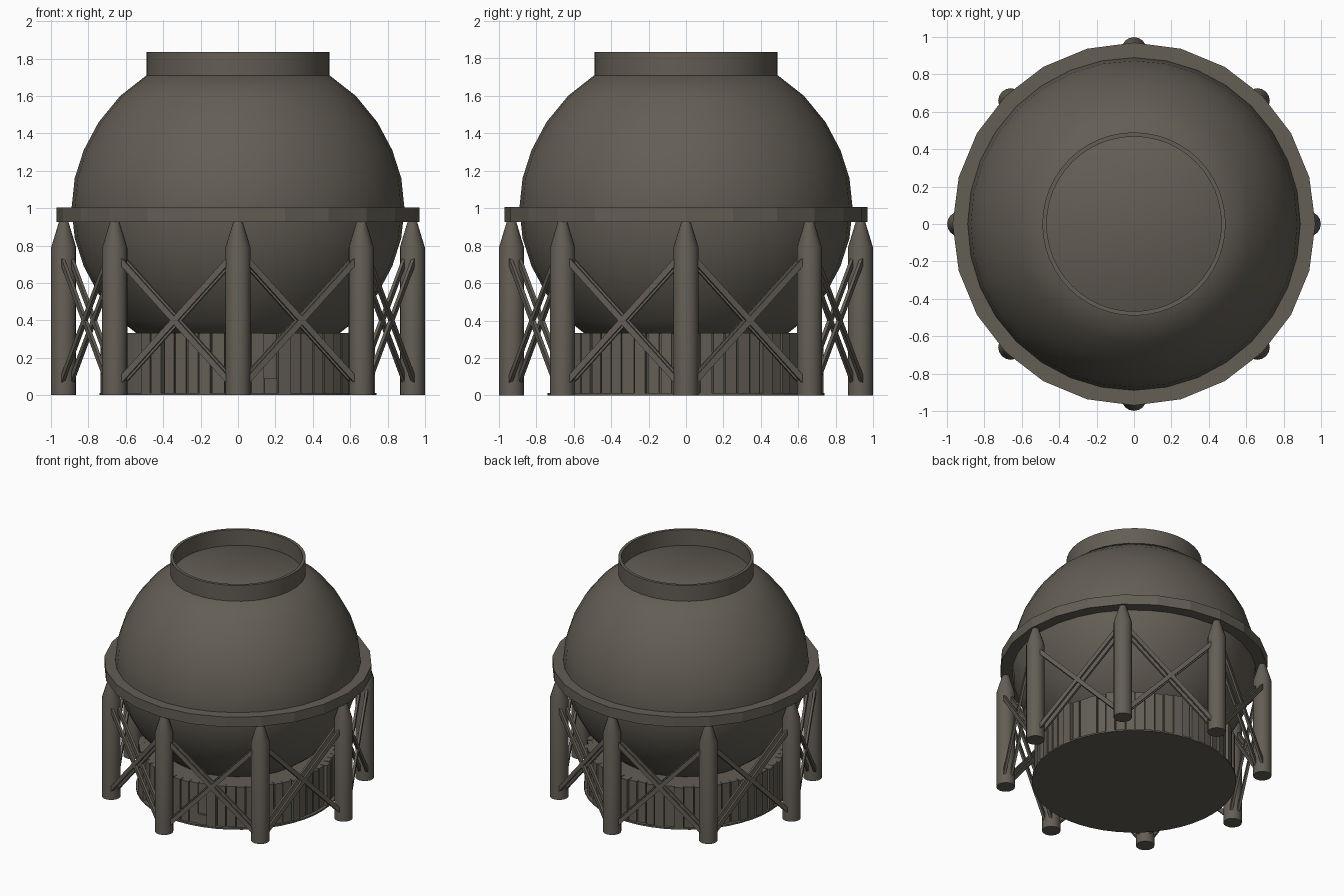
import bpy, bmesh, math, random
from mathutils import Vector, Matrix

random.seed(4)
cube = bpy.data.objects.get("Cube")
if cube:
    bpy.data.objects.remove(cube, do_unlink=True)

grey = bpy.data.materials.new("warm_dark_grey")
grey.use_nodes = True
colour = (0.125, 0.112, 0.09, 1)
grey.diffuse_color = colour
grey.node_tree.nodes["Principled BSDF"].inputs["Base Color"].default_value = colour


def finish(name, bm, smooth=None):
    bmesh.ops.recalc_face_normals(bm, faces=bm.faces)
    mesh = bpy.data.meshes.new(name)
    bm.to_mesh(mesh)
    bm.free()
    mesh.materials.append(grey)
    obj = bpy.data.objects.new(name, mesh)
    bpy.context.collection.objects.link(obj)
    if smooth:
        bpy.ops.object.select_all(action='DESELECT')
        obj.select_set(True)
        bpy.context.view_layer.objects.active = obj
        bpy.ops.object.shade_smooth_by_angle(angle=math.radians(smooth))
    return obj


def lathe(name, profile, sides, centre=(0, 0), closed=False, smooth=None):
    """Spin a (radius, height) profile around a vertical axis."""
    bm = bmesh.new()
    rings = []
    for r, z in profile:
        rings.append([bm.verts.new((centre[0] + r * math.cos(math.tau * i / sides),
                                    centre[1] + r * math.sin(math.tau * i / sides), z))
                      for i in range(sides)])
    pairs = list(zip(rings, rings[1:]))
    if closed:
        pairs.append((rings[-1], rings[0]))
    for a, b in pairs:
        for i in range(sides):
            j = (i + 1) % sides
            bm.faces.new((a[i], a[j], b[j], b[i]))
    if not closed:
        bm.faces.new(rings[0])
        bm.faces.new(rings[-1])
    return finish(name, bm, smooth)


def add_bar(bm, start, end, outward, depth, width):
    """Add a straight bar whose thin side faces along outward."""
    axis = end - start
    length = axis.length
    axis.normalize()
    across = axis.cross(outward).normalized()
    frame = Matrix((across, outward, axis)).transposed().to_4x4()
    frame = Matrix.Translation((start + end) / 2) @ frame
    bmesh.ops.create_cube(bm, size=1, matrix=frame @ Matrix.Diagonal((width, depth, length, 1)))


# Spherical tank, cut flat at the top and bottom
upper = [(0.89, 0), (0.873, 0.16), (0.825, 0.31), (0.745, 0.46), (0.63, 0.6), (0.49, 0.71)]
tank = [(r, 1 - h) for r, h in reversed(upper)] + [(r, 1 + h) for r, h in upper[1:]]
lathe("spherical_tank", tank, 32, smooth=40)

# Raised collar around the flat top
lathe("top_collar", [(0.49, 1.7), (0.49, 1.835), (0.467, 1.835), (0.467, 1.7)],
      48, closed=True, smooth=30)

# Walkway ring around the middle
lathe("walkway_ring", [(0.97, 0.925), (0.97, 1.005), (0.86, 1.005), (0.86, 0.925)],
      24, closed=True)

# Base drum with its floor plate
lathe("base_drum", [(0.705, 0.005), (0.705, 0.33)], 48)
lathe("base_plate", [(0.74, 0), (0.74, 0.012)], 48)

# Uneven upright slats around the drum, with a narrow opening at the front
bm = bmesh.new()
slats = 64
step = math.tau / slats
for i in range(slats):
    angle = (i + 0.5) * step
    opening = abs(angle - math.radians(281.5)) < step / 2
    outer = random.choice((0.715, 0.723, 0.735))
    top = 0.09 if opening else 0.333
    out = Vector((math.cos(angle), math.sin(angle), 0))
    inner = 0.68
    mid = out * (inner + outer) / 2
    add_bar(bm, mid + Vector((0, 0, 0.01)), mid + Vector((0, 0, top)), out,
            outer - inner, step * outer * random.uniform(0.8, 1))
finish("drum_slats", bm)

# Eight legs with tapered tops
leg_radius = 0.932
for k in range(8):
    a = k * math.pi / 4
    lathe(f"leg_{k + 1}", [(0.067, 0), (0.067, 0.79), (0.026, 0.925)], 16,
          centre=(leg_radius * math.cos(a), leg_radius * math.sin(a)), smooth=40)

# Crossed double bracing between neighbouring legs
bm = bmesh.new()
for k in range(8):
    a, b = k * math.pi / 4, (k + 1) * math.pi / 4
    mid = (a + b) / 2
    out = Vector((math.cos(mid), math.sin(mid), 0))
    p = Vector((math.cos(a), math.sin(a), 0)) * leg_radius
    q = Vector((math.cos(b), math.sin(b), 0)) * leg_radius
    side = (q - p).normalized() * 0.045
    p, q = p + side, q - side
    for low, high in ((p, q), (q, p)):
        for offset in (-0.027, 0.027):
            add_bar(bm, low + out * offset + Vector((0, 0, 0.08)),
                    high + out * offset + Vector((0, 0, 0.72)), out, 0.018, 0.032)
finish("cross_braces", bm)
